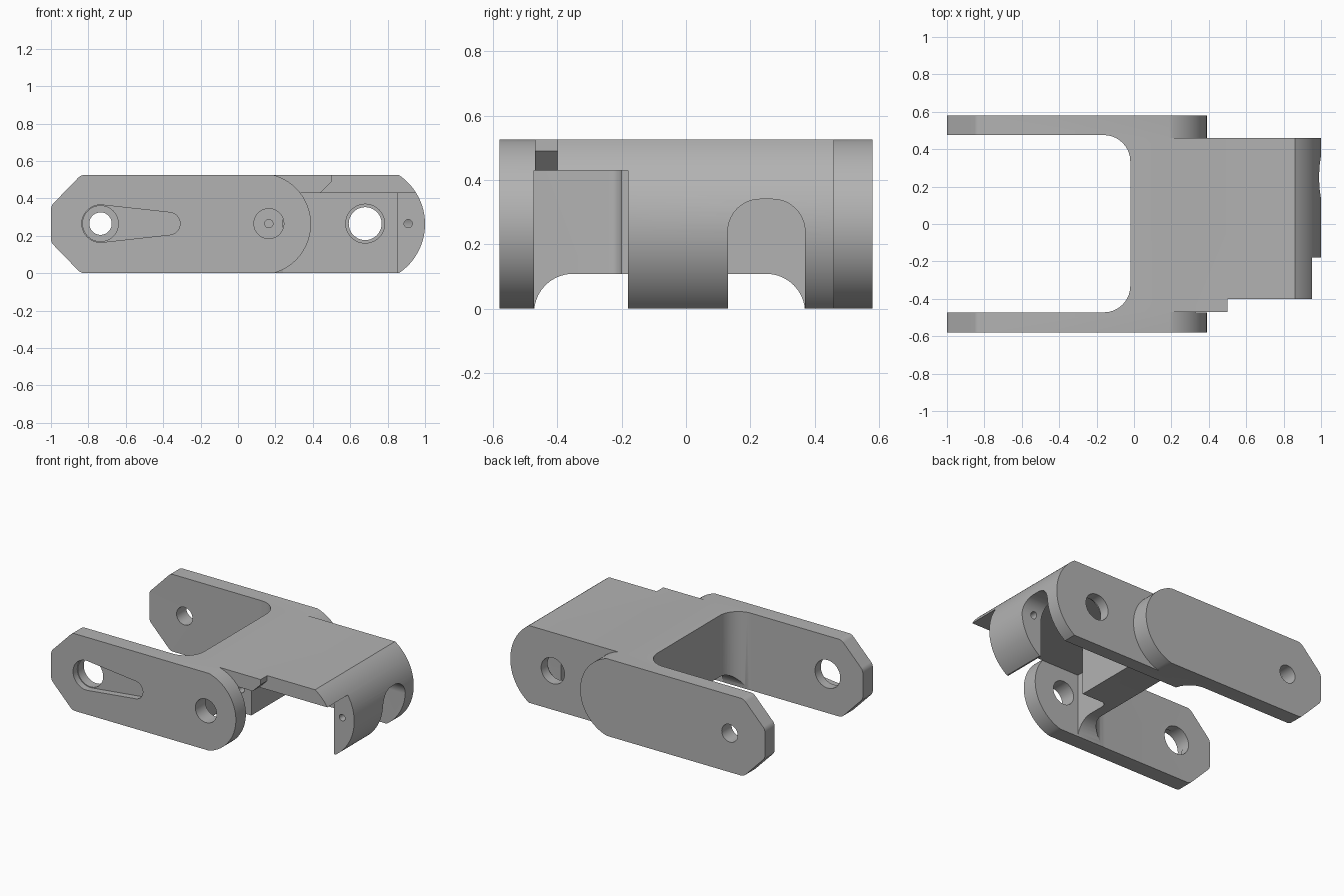
import bpy, bmesh, math
from mathutils import Vector

if "Cube" in bpy.data.objects:
    bpy.data.objects.remove(bpy.data.objects["Cube"])

steel = bpy.data.materials.new("plain_grey")
steel.use_nodes = True
steel.diffuse_color = (0.45, 0.45, 0.45, 1)
steel.node_tree.nodes["Principled BSDF"].inputs["Base Color"].default_value = (0.45, 0.45, 0.45, 1)

H = 0.525
MID = H / 2
FRONT_INNER = -0.472


def rounded(points):
    """Polygon from (u, v) or (u, v, radius) corners, with filleted corners."""
    out = []
    n = len(points)
    for i, p in enumerate(points):
        c = Vector((p[0], p[1]))
        if len(p) == 2:
            out.append(c)
            continue
        before, after = points[i - 1], points[(i + 1) % n]
        a = (Vector((before[0], before[1])) - c).normalized()
        b = (Vector((after[0], after[1])) - c).normalized()
        half = a.angle(b) / 2
        centre = c + (a + b).normalized() * (p[2] / math.sin(half))
        t = p[2] / math.tan(half)
        s, e = c + a * t - centre, c + b * t - centre
        for k in range(13):
            out.append(centre + s.lerp(e, k / 12).normalized() * p[2])
    return out


def arc(cx, cz, r, start, end, steps=32):
    return [Vector((cx + r * math.cos(start + (end - start) * k / steps),
                    cz + r * math.sin(start + (end - start) * k / steps)))
            for k in range(steps + 1)]


def bulge(centre, radius):
    a = math.asin(MID / radius)
    return arc(centre, MID, radius, -a, a)


def prism(name, outline, axis, low, high):
    """Closed solid: an outline swept along an axis, lying in the other two."""
    place = {"x": lambda u, v, t: (t, u, v),
             "y": lambda u, v, t: (u, t, v),
             "z": lambda u, v, t: (u, v, t)}[axis]
    bm = bmesh.new()
    rings = [[bm.verts.new(place(round(p[0], 5), round(p[1], 5), t)) for p in outline]
             for t in (low, high)]
    for ring in rings:
        bm.faces.new(ring)
    for i in range(len(outline)):
        bm.faces.new((rings[0][i - 1], rings[0][i], rings[1][i], rings[1][i - 1]))
    bmesh.ops.recalc_face_normals(bm, faces=bm.faces[:])
    mesh = bpy.data.meshes.new(name)
    bm.to_mesh(mesh)
    bm.free()
    mesh.materials.append(steel)
    obj = bpy.data.objects.new(name, mesh)
    bpy.context.scene.collection.objects.link(obj)
    return obj


def combine(target, other, operation):
    mod = target.modifiers.new("shape", "BOOLEAN")
    mod.operation, mod.object, mod.solver = operation, other, "EXACT"
    bpy.context.view_layer.update()
    graph = bpy.context.evaluated_depsgraph_get()
    mesh = bpy.data.meshes.new_from_object(target.evaluated_get(graph))
    target.modifiers.clear()
    target.data = mesh
    bpy.data.objects.remove(other)


def cut(target, outline, axis, low, high):
    combine(target, prism("cutter", outline, axis, low, high), "DIFFERENCE")


def drill(target, x, radius, low, high):
    cut(target, arc(x, 0.265, radius, 0, math.tau * 47 / 48, 47), "y", low, high)


# Full-width block of the two fork arms, joined with the round-nosed housing
arm_outline = rounded([(-1, 0.36, 0.05), (-1, 0.165, 0.05), (-0.84, 0, 0.05)]
                      + bulge(0.118, 0.272) + [(-0.84, H, 0.05)])
bracket = prism("clevis_bracket", arm_outline, "y", -0.58, 0.58)
housing = prism("housing", [(-0.1, 0)] + bulge(0.684, 0.316) + [(-0.1, H)], "y", -0.47, 0.46)
combine(bracket, housing, "UNION")

# Fork opening
cut(bracket, rounded([(-1.3, FRONT_INNER), (-0.02, FRONT_INNER, 0.14),
                      (-0.02, 0.475, 0.14), (-1.3, 0.475)]), "z", -0.2, 0.8)
# Hollow under the top plate, leaving the stepped crosspiece
cut(bracket, rounded([(0.05, FRONT_INNER), (0.85, FRONT_INNER), (0.85, 0.37), (0.24, 0.37),
                      (0.24, -0.2), (0.05, -0.2, 0.04)]), "z", -0.2, 0.43)
# Arch beneath the crosspiece
cut(bracket, rounded([(FRONT_INNER, -0.2), (0.37, -0.2), (0.37, 0.108, 0.12),
                      (FRONT_INNER, 0.108, 0.12)]), "x", -0.3, 0.6)
# Open front of the nose, and the chamfered tab on the top plate
cut(bracket, [(0.8, -0.2), (1.2, -0.2), (1.2, 0.43), (0.8, 0.43)], "y", -0.7, -0.18)
cut(bracket, [(0.44, 0.3), (0.44, 0.43), (0.5, 0.49), (0.5, 0.7), (1.2, 0.7), (1.2, 0.3)],
    "y", -0.7, -0.40)
# Arched slot in the nose
cut(bracket, rounded([(0.13, -0.2), (0.37, -0.2), (0.37, 0.34, 0.1), (0.13, 0.34, 0.1)]),
    "x", 0.8, 1.2)

# Pivot holes, pin holes and the tapered recess
drill(bracket, -0.735, 0.095, -0.7, -0.3)
drill(bracket, -0.735, 0.06, 0.3, 0.7)
drill(bracket, 0.165, 0.08, -0.7, -0.45)
drill(bracket, 0.165, 0.022, -0.3, 0.0)
drill(bracket, 0.68, 0.088, 0.3, 0.7)
drill(bracket, 0.68, 0.104, 0.3, 0.39)
drill(bracket, 0.91, 0.022, -0.3, 0.2)
lean = math.acos(0.04 / 0.365)
recess = arc(-0.735, 0.265, 0.1, lean, math.tau - lean) + arc(-0.37, 0.265, 0.06, -lean, lean)
cut(bracket, recess, "y", -0.7, -0.535)

bpy.ops.object.select_all(action="DESELECT")
bracket.select_set(True)
bpy.context.view_layer.objects.active = bracket
bpy.ops.object.shade_smooth_by_angle(angle=math.radians(25))
